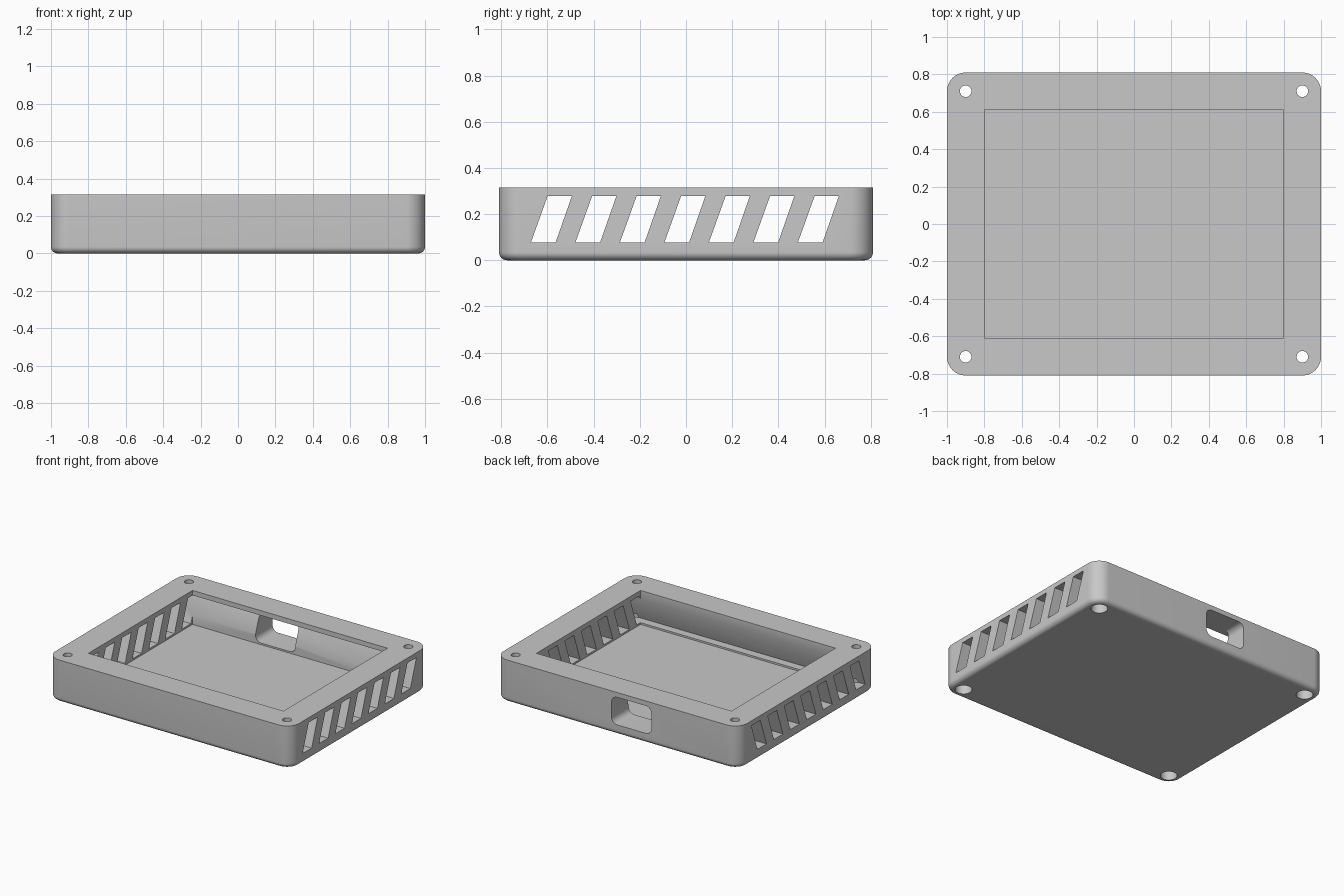
import bpy, bmesh
from math import sin, cos, pi, radians

if "Cube" in bpy.data.objects:
    bpy.data.objects.remove(bpy.data.objects["Cube"])

HX, HY, H = 1.0, 0.81, 0.315      # outer half sizes and height
CORNER, FILLET = 0.1, 0.035
FLOOR = 0.063
SLOT_Z0, SLOT_Z1 = 0.076, 0.279

grey = bpy.data.materials.new("plain grey")
grey.use_nodes = True
grey.diffuse_color = (0.58, 0.58, 0.58, 1)
grey.node_tree.nodes["Principled BSDF"].inputs["Base Color"].default_value = grey.diffuse_color


def rounded_rect(hx, hy, r, n=12):
    """Outline of a rounded rectangle, anticlockwise."""
    pts = []
    for q, (sx, sy) in enumerate([(1, 1), (-1, 1), (-1, -1), (1, -1)]):
        for i in range(n + 1):
            a = (q + i / n) * pi / 2
            pts.append((sx * (hx - r) + r * cos(a), sy * (hy - r) + r * sin(a)))
    return pts


def circle(x, y, r, n=32):
    return [(x + r * cos(2 * pi * i / n), y + r * sin(2 * pi * i / n)) for i in range(n)]


def loft(name, rings):
    """Closed solid through matching rings of 3D points."""
    bm = bmesh.new()
    loops = [[bm.verts.new(p) for p in ring] for ring in rings]
    for a, b in zip(loops, loops[1:]):
        for i in range(len(a)):
            j = (i + 1) % len(a)
            bm.faces.new((a[i], a[j], b[j], b[i]))
    bm.faces.new(loops[0][::-1])
    bm.faces.new(loops[-1])
    bmesh.ops.recalc_face_normals(bm, faces=bm.faces)
    mesh = bpy.data.meshes.new(name)
    bm.to_mesh(mesh)
    bm.free()
    mesh.materials.append(grey)
    obj = bpy.data.objects.new(name, mesh)
    bpy.context.collection.objects.link(obj)
    return obj


def prism_z(name, pts, z0, z1):
    return loft(name, [[(x, y, z) for x, y in pts] for z in (z0, z1)])


# Outer shell with rounded corners and a filleted bottom edge
rings = []
for i in range(9):
    a = i / 8 * pi / 2
    d = FILLET * (1 - sin(a))
    z = FILLET * (1 - cos(a))
    rings.append([(x, y, z) for x, y in rounded_rect(HX - d, HY - d, CORNER - d)])
rings.append([(x, y, H) for x, y in rounded_rect(HX, HY, CORNER)])
case = loft("case_body", rings)

# Open cavity
cutters = [prism_z("cavity_cutter", [(-0.8, -0.61), (0.8, -0.61), (0.8, 0.61), (-0.8, 0.61)], FLOOR, 1)]

# Slanted vents running through from side to side
for k in range(7):
    y = -0.672 + k * 0.1927
    outline = [(y, SLOT_Z0), (y + 0.107, SLOT_Z0), (y + 0.178, SLOT_Z1), (y + 0.073, SLOT_Z1)]
    cutters.append(loft("vent_cutter", [[(x, py, pz) for py, pz in outline] for x in (-1.2, 1.2)]))

# Port through the back wall
port = rounded_rect(0.163, 0.102, 0.045, 8)
cutters.append(loft("port_cutter", [[(x - 0.12, y, z + 0.177) for x, z in port] for y in (0.5, 1)]))

# Screw holes with wider heads below
for sx in (-1, 1):
    for sy in (-1, 1):
        x, y = sx * 0.9, sy * 0.71
        cutters.append(prism_z("screw_cutter", circle(x, y, 0.031), -0.1, 0.5))
        cutters.append(prism_z("head_cutter", circle(x, y, 0.057), -0.1, 0.1))

bpy.ops.object.select_all(action="DESELECT")
bpy.context.view_layer.objects.active = case
case.select_set(True)
for c in cutters:
    c.hide_render = True
    mod = case.modifiers.new("cut", "BOOLEAN")
    mod.operation = "DIFFERENCE"
    mod.solver = "EXACT"
    mod.object = c
    bpy.ops.object.modifier_apply(modifier=mod.name)
    bpy.data.objects.remove(c)

bpy.ops.object.shade_smooth_by_angle(angle=radians(30))
